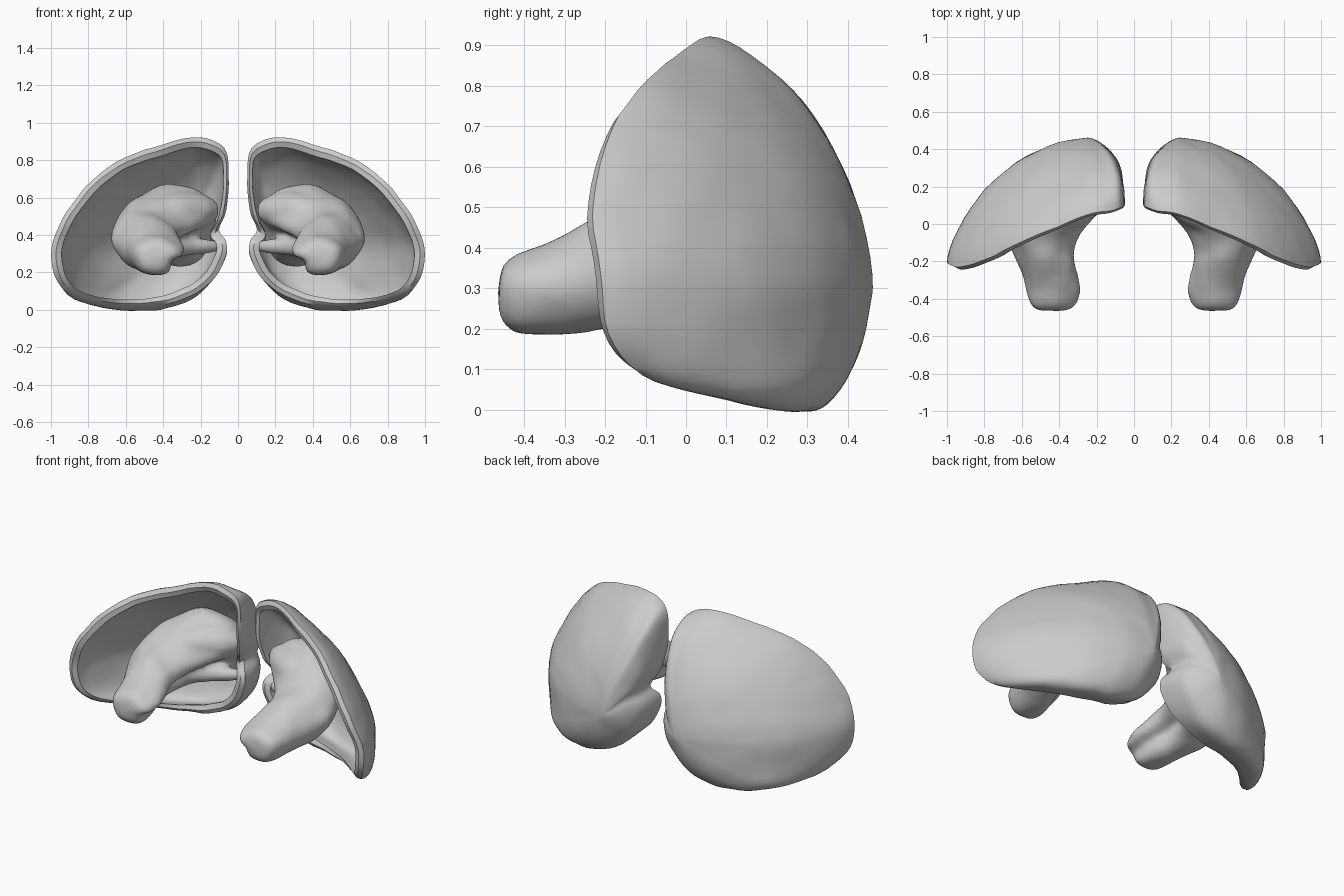
import bpy, bmesh, math
from mathutils import Vector, noise

if "Cube" in bpy.data.objects:
    bpy.data.objects.remove(bpy.data.objects["Cube"])

def spline(pts, count, closed):
    """Catmull-Rom samples through tuples of any length."""
    n, out = len(pts), []
    segs = n if closed else n - 1
    total = count if closed else count - 1
    for k in range(count):
        s = k * segs / total
        i = min(int(s), segs - 1)
        t = s - i
        q = [pts[j % n] if closed else pts[max(0, min(n - 1, j))] for j in range(i - 1, i + 3)]
        out.append([0.5 * (2 * b + (c - a) * t + (2 * a - 5 * b + 4 * c - d) * t * t
                    + (3 * b - a - 3 * c + d) * t ** 3) for a, b, c, d in zip(*q)])
    return out

def loft(name, rings, start, end, rough=0.006):
    """Skin rings of points and close both ends."""
    bm = bmesh.new()
    def add(p):
        p = Vector(p)
        return bm.verts.new(p + noise.noise_vector(p * 9) * rough)
    rows = [[add(p) for p in r] for r in rings]
    n = len(rows[0])
    for a, b in zip(rows, rows[1:]):
        for i in range(n):
            bm.faces.new((a[i], a[(i + 1) % n], b[(i + 1) % n], b[i]))
    for row, tip in ((rows[0], start), (rows[-1], end)):
        v = add(tip)
        for i in range(n):
            bm.faces.new((row[i], row[(i + 1) % n], v))
    bmesh.ops.recalc_face_normals(bm, faces=bm.faces)
    me = bpy.data.meshes.new(name)
    bm.to_mesh(me)
    bm.free()
    ob = bpy.data.objects.new(name, me)
    bpy.context.collection.objects.link(ob)
    return ob

def select(obs):
    bpy.ops.object.select_all(action='DESELECT')
    for o in obs:
        o.select_set(True)
    bpy.context.view_layer.objects.active = obs[0]

def mirror(ob):
    ob.modifiers.new("mirror", 'MIRROR').use_mirror_merge = False

# Cap: rim points (x, y, z, roundness of the dome profile there)
RIM = [(.06, .09, .84, 2.0), (.12, .07, .90, 1.7), (.25, .05, .92, 1.55), (.45, -.03, .87, 1.5),
       (.65, -.12, .79, 1.5), (.82, -.20, .65, 1.55), (.94, -.23, .48, 1.6), (.995, -.21, .33, 1.6),
       (.98, -.19, .19, 1.65), (.91, -.11, .085, 1.8), (.78, .03, .04, 2.1), (.60, .15, .018, 2.4),
       (.42, .19, .025, 2.6), (.25, .19, .075, 2.6), (.13, .17, .17, 2.6), (.065, .15, .29, 2.6),
       (.065, .16, .37, 2.6), (.10, .20, .43, 2.6), (.065, .14, .53, 2.5), (.05, .10, .68, 2.3)]
APEX = (.25, .46, .30)

def dome_point(r, a, inset):
    x, y, z, n = r
    n += (1.75 - n) * math.sin(a) ** 2
    ax, ay, az = APEX[0] + inset * .8, APEX[1] - inset * 1.1, APEX[2] + inset * .3
    dx, dz = x - ax, z - az
    k = max(0.3, 1 - inset / math.hypot(dx, dz)) if inset else 1
    dx, dz = dx * k, dz * k
    c, s = max(0, math.cos(a)) ** (2 / n), math.sin(a) ** (2 / n)
    sag = 1 + .22 * math.sin(2 * a) if dz < 0 else 1
    return (ax + dx * c, y + (ay - y) * s, az + dz * c * sag)

rim = spline(RIM, 80, True)
STEPS = 18
angles = [math.pi / 2 * i / STEPS for i in range(STEPS)]
outer = [[dome_point(r, a, 0) for r in rim] for a in reversed(angles)]
lip = [[(x, y - .012, z) for x, y, z in (dome_point(r, 0, .025) for r in rim)]]
inner = [[dome_point(r, a, .055) for r in rim] for a in angles]
cap = loft("cap", outer + lip + inner, APEX, (APEX[0] + .044, APEX[1] - .06, APEX[2] + .016))
mirror(cap)
select([cap])
bpy.ops.object.shade_smooth_by_angle(angle=math.radians(40))

# Stem: sections (y, x, z, half width, half height, groove depth)
STEM = [(-.46, .44, .29, .08, .06, .1), (-.43, .43, .285, .12, .095, .35), (-.36, .425, .295, .15, .11, .5),
        (-.25, .45, .325, .155, .135, .55), (-.15, .48, .355, .165, .15, .55), (-.05, .475, .39, .20, .16, .5),
        (.08, .40, .45, .24, .18, .45), (.2, .34, .47, .23, .20, .3), (.3, .32, .43, .21, .19, .1),
        (.38, .30, .36, .15, .14, 0)]
rings = []
for y, x, z, w, h, g in spline(STEM, 28, False):
    ring = []
    for i in range(40):
        a = 2 * math.pi * i / 40
        # groove along the inner underside
        d = math.atan2(math.sin(a - 3.65), math.cos(a - 3.65))
        m = 1 - g * math.exp(-(d / .45) ** 2)
        ring.append((x + w * m * math.cos(a), y, z + h * m * math.sin(a)))
    rings.append(ring)
stem = loft("stem", rings, (.44, -.465, .29), (.30, .39, .36), .012)

def fold(name, path):
    """Soft ridge following (x, y, z, radius) points."""
    rows = []
    pts = spline(path, 14, False)
    for i, (x, y, z, r) in enumerate(pts):
        t = (Vector(pts[min(i + 1, 13)][:3]) - Vector(pts[max(i - 1, 0)][:3])).normalized()
        u = t.cross(Vector((0, 0, 1))).normalized()
        v = t.cross(u)
        rows.append([Vector((x, y, z)) + r * (u * math.cos(k * math.pi / 8) + v * math.sin(k * math.pi / 8))
                     for k in range(16)])
    return loft(name, rows, path[0][:3], path[-1][:3])

# Folds that join the stem root to the inner edge of the cap, melted into the stem
folds = [fold("upper_fold", [(.12, .2, .53, .05), (.2, .16, .53, .09), (.32, .10, .52, .11), (.42, .03, .47, .10)]),
         fold("lower_fold", [(.10, .20, .34, .03), (.17, .16, .34, .04), (.26, .12, .34, .05), (.38, .04, .34, .06)])]
select([stem] + folds)
bpy.ops.object.join()
melt = stem.modifiers.new("melt", 'REMESH')
melt.mode, melt.voxel_size, melt.use_smooth_shade = 'VOXEL', .016, True
soft = stem.modifiers.new("soften", 'SMOOTH')
soft.factor, soft.iterations = .5, 6
mirror(stem)
